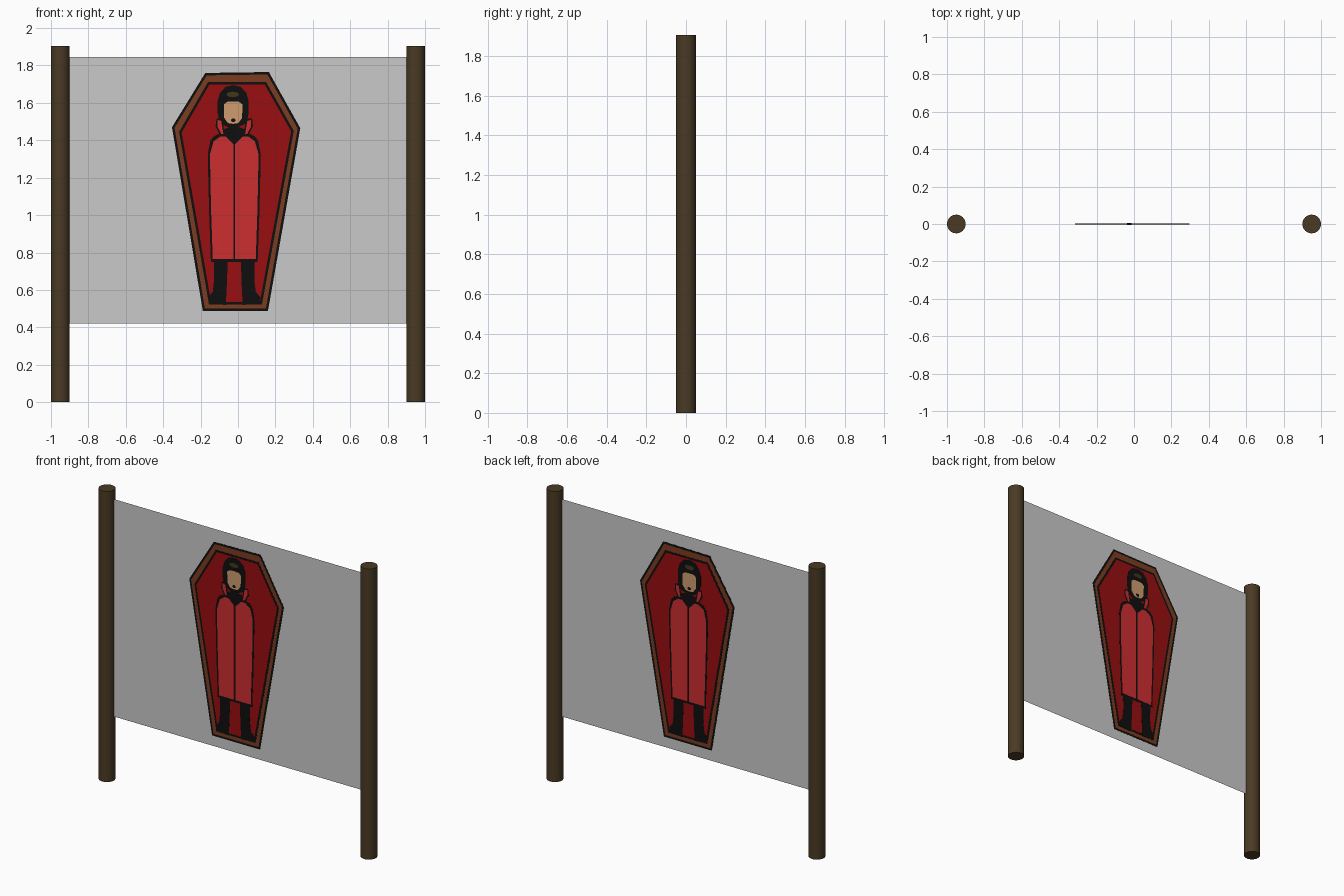
import bpy, bmesh, math
from mathutils import Vector

if "Cube" in bpy.data.objects:
    bpy.data.objects.remove(bpy.data.objects["Cube"])

def mat(name, r, g, b):
    m = bpy.data.materials.new(name)
    lin = [((c / 255 + 0.055) / 1.055) ** 2.4 if c > 10 else c / 255 / 12.92 for c in (r, g, b)]
    m.diffuse_color = (*lin, 1)
    m.use_nodes = True
    m.node_tree.nodes["Principled BSDF"].inputs["Base Color"].default_value = m.diffuse_color
    return m

WOOD = mat("dark post wood", 74, 58, 36)
CLOTH = mat("grey cloth", 202, 202, 202)
BLACK = mat("black ink", 13, 14, 13)
BROWN = mat("coffin brown", 124, 60, 32)
LINING = mat("dark red lining", 152, 14, 16)
COAT = mat("bright red coat", 204, 46, 48)
SKIN = mat("skin", 207, 156, 110)
SHINE = mat("hair shine", 66, 54, 28)

STEP = 0.0006  # half-thickness gained per painted layer

def finish(name, bm, material):
    bmesh.ops.recalc_face_normals(bm, faces=bm.faces[:])
    me = bpy.data.meshes.new(name)
    bm.to_mesh(me)
    bm.free()
    me.materials.append(material)
    ob = bpy.data.objects.new(name, me)
    bpy.context.collection.objects.link(ob)
    return ob

def plate(name, pts, level, material):
    """Thin painted plate showing on both sides of the cloth."""
    bm = bmesh.new()
    face = bm.faces.new([bm.verts.new((x, -level * STEP, z)) for x, z in pts])
    ext = bmesh.ops.extrude_face_region(bm, geom=[face])
    for v in ext["geom"]:
        if isinstance(v, bmesh.types.BMVert):
            v.co.y = level * STEP
    return finish(name, bm, material)

def inset(pts, d):
    """Offset a clockwise convex outline inwards by d."""
    p = [Vector(q) for q in pts]
    out = []
    for i, c in enumerate(p):
        a, b = (c - p[i - 1]).normalized(), (p[(i + 1) % len(p)] - c).normalized()
        n1, n2 = Vector((a.y, -a.x)), Vector((b.y, -b.x))
        out.append(tuple(c + (n1 + n2) * d / (1 + n1.dot(n2))))
    return out

def side(half, s, cx=-0.02):
    return [(cx + s * x, z) for x, z in half]

def whole(half, cx=-0.02):
    """Mirror a half outline that starts and ends on the centre line."""
    return side(half, 1, cx) + side(half[-2:0:-1], -1, cx)

def oval(cx, cz, rx, rz, n=16):
    return [(cx + rx * math.cos(2 * math.pi * i / n), cz + rz * math.sin(2 * math.pi * i / n))
            for i in range(n)]

# Posts
for label, x in (("left", -0.95), ("right", 0.95)):
    bpy.ops.mesh.primitive_cylinder_add(vertices=32, radius=0.05, depth=1.905, location=(x, 0, 0.9525))
    post = bpy.context.object
    post.name = label + "_post"
    post.data.materials.append(WOOD)
    bpy.ops.object.shade_smooth_by_angle()

# Cloth
bm = bmesh.new()
bm.faces.new([bm.verts.new(c) for c in
              ((-0.91, 0, 0.42), (0.91, 0, 0.42), (0.91, 0, 1.845), (-0.91, 0, 1.845))])
finish("banner_cloth", bm, CLOTH)

# Coffin
outer = [(-.175, 1.76), (.165, 1.765), (.333, 1.465), (.16, .487), (-.188, .487), (-.353, 1.47)]
inner = [(-.16, 1.712), (.15, 1.712), (.298, 1.45), (.128, .522), (-.155, .522), (-.315, 1.445)]
plate("coffin_outline", outer, 1, BLACK)
plate("coffin_frame", inset(outer, 0.013), 2, BROWN)
plate("lining_outline", inner, 3, BLACK)
plate("coffin_lining", inset(inner, 0.013), 4, LINING)

# Figure: black silhouettes
hair = [(0, 1.695), (.04, 1.686), (.07, 1.655), (.083, 1.61), (.083, 1.545), (.075, 1.505),
        (.06, 1.485), (0, 1.46)]
coat_edge = [(0, 1.48), (.055, 1.46), (.062, 1.515), (.095, 1.518), (.1, 1.475), (.08, 1.436),
             (.11, 1.42), (.127, 1.4), (.141, 1.33), (.139, 1.2), (.134, 1.0), (.125, .75), (0, .75)]
plate("hair", whole(hair, -0.026), 5, BLACK)
plate("coat_outline", whole(coat_edge), 5, BLACK)

# Figure: legs, coat halves and collar flaps
leg = [(.035, .76), (.11, .76), (.107, .66), (.115, .59), (.14, .56), (.136, .525), (.045, .52), (.04, .62)]
coat = [(.005, 1.38), (.045, 1.42), (.075, 1.42), (.11, 1.395), (.129, 1.33), (.128, 1.2),
        (.123, 1.0), (.115, .765), (.005, .765)]
flap = [(.058, 1.435), (.07, 1.505), (.09, 1.508), (.09, 1.475), (.07, 1.435)]
for label, s in (("left", -1), ("right", 1)):
    plate(label + "_leg", side(leg, s), 5, BLACK)
    plate(label + "_coat_half", side(coat, s), 6, COAT)
    plate(label + "_collar_flap", side(flap, s), 6, COAT)

# Face
face = [(0, 1.608), (.032, 1.606), (.05, 1.592), (.048, 1.52), (.028, 1.492), (0, 1.488)]
plate("face", whole(face, -0.026), 6, SKIN)
plate("mouth", oval(-.026, 1.507, .012, .01), 7, BLACK)
plate("hair_shine", oval(-.028, 1.645, .033, .015), 6, SHINE)
